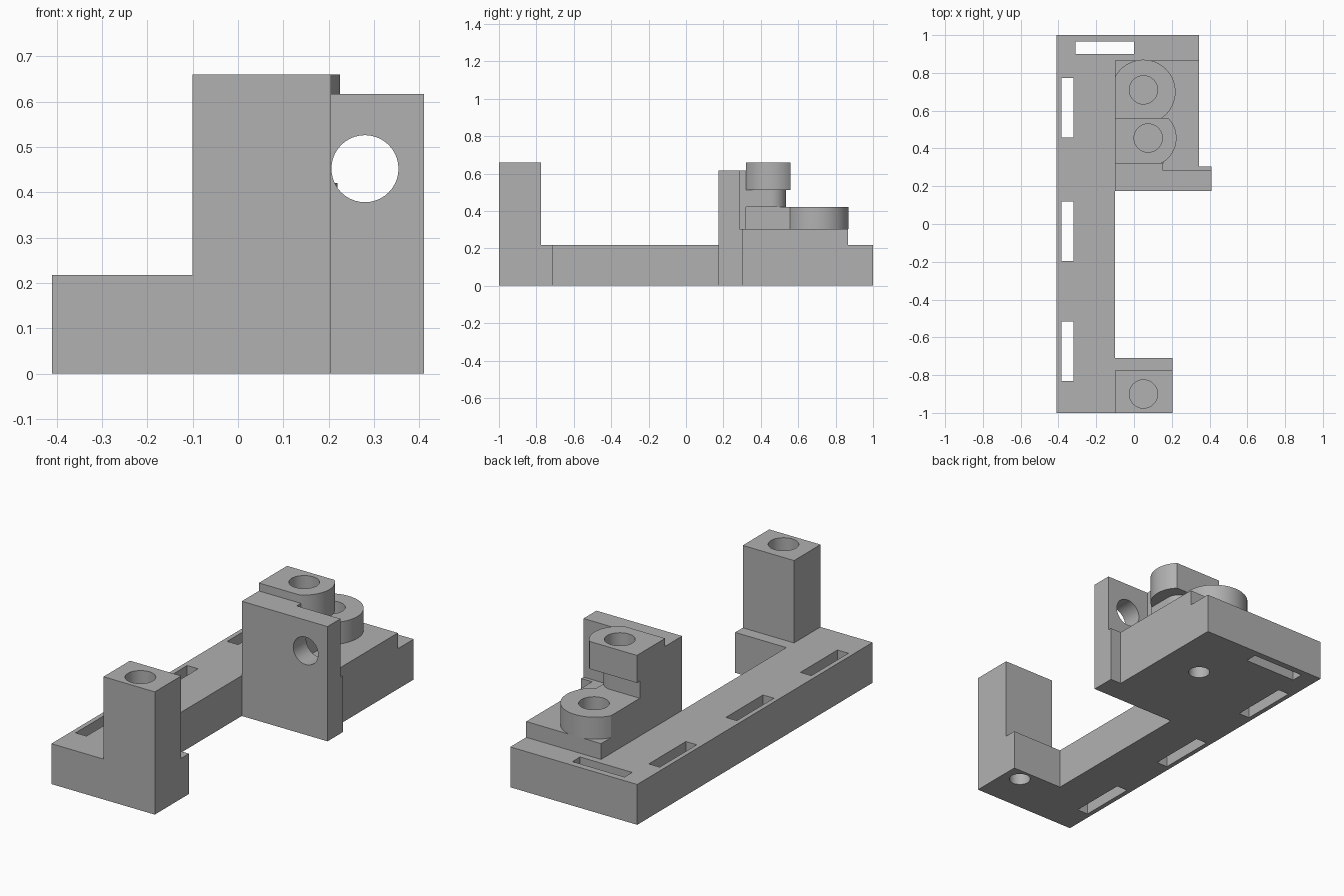
import bpy, bmesh, math
from mathutils import Matrix, Vector

old = bpy.data.objects.get("Cube")
if old:
    bpy.data.objects.remove(old, do_unlink=True)

grey = bpy.data.materials.new("plain grey")
grey.use_nodes = True
grey.diffuse_color = (0.44, 0.44, 0.44, 1)
grey.node_tree.nodes["Principled BSDF"].inputs["Base Color"].default_value = (0.44, 0.44, 0.44, 1)


def finish(name, bm):
    bmesh.ops.recalc_face_normals(bm, faces=bm.faces)
    mesh = bpy.data.meshes.new(name)
    bm.to_mesh(mesh)
    bm.free()
    mesh.materials.append(grey)
    obj = bpy.data.objects.new(name, mesh)
    bpy.context.collection.objects.link(obj)
    return obj


def prism(name, outline, z0, z1):
    """Extrude a plan outline between two heights."""
    bm = bmesh.new()
    face = bm.faces.new([bm.verts.new((x, y, z0)) for x, y in outline])
    new = bmesh.ops.extrude_face_region(bm, geom=[face])["geom"]
    bmesh.ops.translate(bm, vec=(0, 0, z1 - z0),
                        verts=[v for v in new if isinstance(v, bmesh.types.BMVert)])
    return finish(name, bm)


def rect(x0, x1, y0, y1):
    return [(x0, y0), (x1, y0), (x1, y1), (x0, y1)]


def arc(cx, cy, r, a0, a1, n=28):
    angles = [math.radians(a0 + (a1 - a0) * i / n) for i in range(n + 1)]
    return [(cx + r * math.cos(a), cy + r * math.sin(a)) for a in angles]


def drill(name, center, r, length, axis="Z"):
    """Cylinder cutter centred on a point."""
    bm = bmesh.new()
    bmesh.ops.create_cone(bm, cap_ends=True, segments=40, radius1=r, radius2=r, depth=length)
    turn = Matrix.Rotation(math.pi / 2, 4, "X") if axis == "Y" else Matrix()
    bmesh.ops.transform(bm, matrix=Matrix.Translation(Vector(center)) @ turn, verts=bm.verts)
    return finish(name, bm)


def cut(obj, cutters):
    for c in cutters:
        mod = obj.modifiers.new("cut", "BOOLEAN")
        mod.operation, mod.solver, mod.object = "DIFFERENCE", "EXACT", c
        bpy.context.view_layer.objects.active = obj
        bpy.ops.object.modifier_apply(modifier=mod.name)
    for c in cutters:
        bpy.data.objects.remove(c, do_unlink=True)


LEFT = -0.10      # inner edge shared by the raised parts
BASE, RISER = 0.217, 0.302
step = [(0.41, 0.175), (0.41, 0.305), (0.345, 0.305)]

# Base with long rail, front foot and rear platform
base = prism("base", [(-0.41, -1), (0.205, -1), (0.205, -0.71), (LEFT, -0.71), (LEFT, 0.175),
                      *step, (0.345, 1), (-0.41, 1)], 0, BASE)
slots = [rect(-0.385, -0.32, y, y + 0.315) for y in (-0.83, -0.197, 0.458)]
slots.append(rect(-0.31, 0, 0.9, 0.965))
cutters = [prism("slot_cutter", s, -0.1, 0.4) for s in slots]
# Blind holes under the base
cutters += [drill("hole_cutter", (0.11, y, 0), 0.054, 0.25) for y in (-0.78, 0.65)]
cut(base, cutters)

# Front post with blind bore
post = prism("front_post", rect(LEFT, 0.205, -1, -0.775), BASE, 0.66)
cut(post, [drill("bore_cutter", (0.05, -0.9, 0.66), 0.075, 0.5)])

# Rear riser
riser = prism("rear_riser", [(LEFT, 0.175), *step, (0.345, 0.865), (LEFT, 0.865)], BASE, RISER)

# Upright plate with a cross hole
plate = prism("upright_plate", rect(LEFT, 0.41, 0.175, 0.285), RISER, 0.617)
cut(plate, [drill("cross_cutter", (0.28, 0.23, 0.452), 0.074, 0.5, "Y")])
wall = prism("bracket_wall", rect(LEFT, 0.15, 0.285, 0.32), RISER, 0.617)

# Lower round bracket
lower = prism("lower_bracket", [(LEFT, 0.32), (0.14, 0.32),
                                *arc(0.05, 0.7, 0.17, -58, 152)], RISER, 0.42)
cut(lower, [drill("bore_cutter", (0.05, 0.71, 0.4), 0.075, 0.5)])

# Neck between the brackets
neck = prism("bracket_neck", [(LEFT, 0.32), (0.155, 0.32),
                              *arc(0.075, 0.455, 0.08, 0, 90), (LEFT, 0.535)], 0.42, 0.512)

# Upper round bracket
upper = prism("upper_bracket", [(LEFT, 0.32), *arc(0.075, 0.455, 0.15, -64, 44.4),
                                (LEFT, 0.56)], 0.512, 0.66)
cut(upper, [drill("bore_cutter", (0.075, 0.455, 0.6), 0.075, 0.5)])

# Smooth the round walls, keep the edges sharp
bpy.ops.object.select_all(action="DESELECT")
for o in (base, post, plate, lower, neck, upper):
    o.select_set(True)
bpy.context.view_layer.objects.active = base
bpy.ops.object.shade_smooth_by_angle(angle=math.radians(30))
